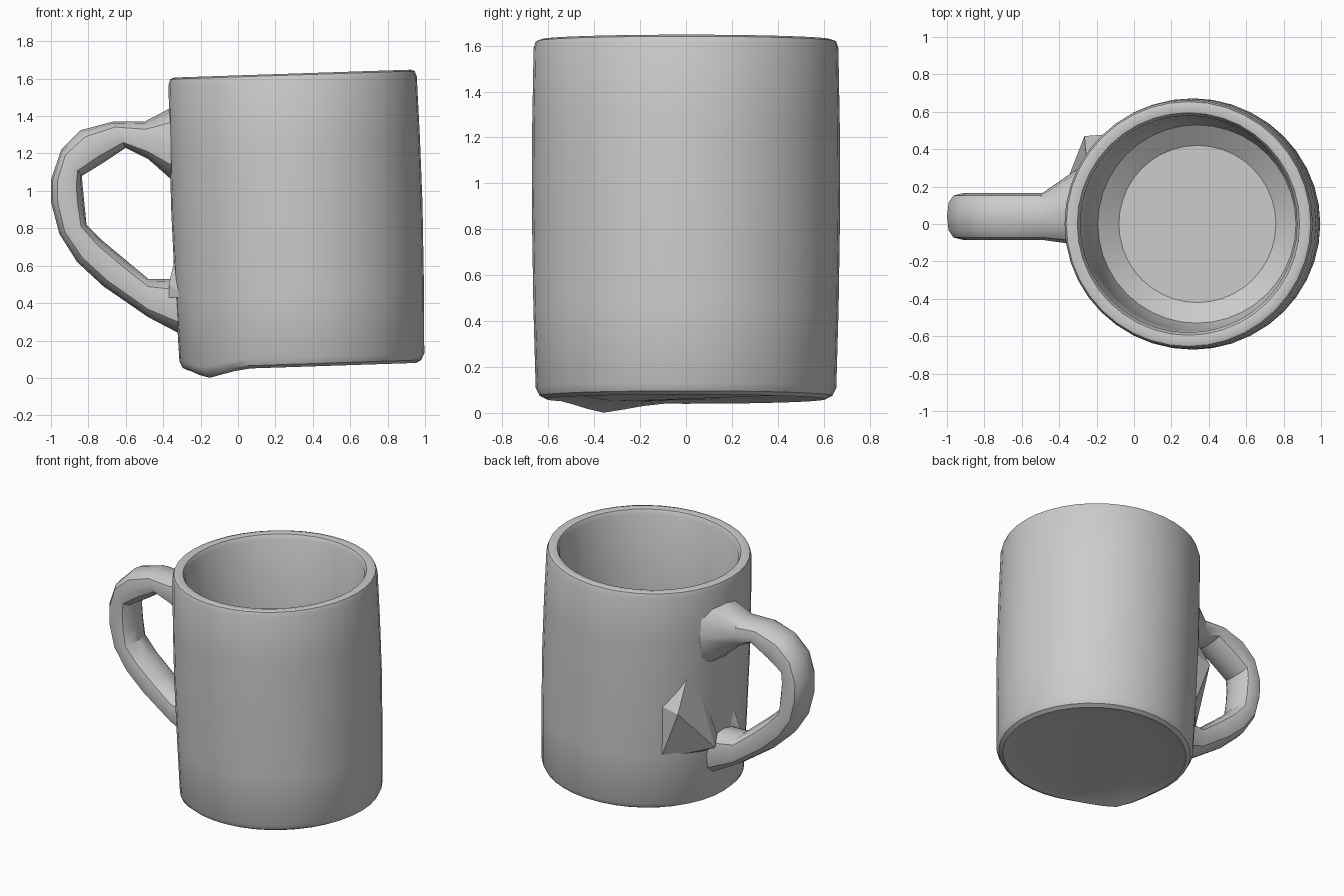
import bpy, bmesh
from math import cos, sin, pi, radians, copysign
from mathutils import Matrix, Vector

if "Cube" in bpy.data.objects:
    bpy.data.objects.remove(bpy.data.objects["Cube"])


def add_object(name, bm, smooth_angle):
    bmesh.ops.recalc_face_normals(bm, faces=bm.faces)
    mesh = bpy.data.meshes.new(name)
    bm.to_mesh(mesh)
    bm.free()
    ob = bpy.data.objects.new(name, mesh)
    bpy.context.collection.objects.link(ob)
    bpy.ops.object.select_all(action='DESELECT')
    ob.select_set(True)
    bpy.context.view_layer.objects.active = ob
    bpy.ops.object.shade_smooth_by_angle(angle=radians(smooth_angle))
    return ob


def bridge(bm, a, b):
    n = len(a)
    for i in range(n):
        bm.faces.new((a[i], a[(i + 1) % n], b[(i + 1) % n], b[i]))


def hull_object(name, points):
    bm = bmesh.new()
    for p in points:
        bm.verts.new(p)
    hull = bmesh.ops.convex_hull(bm, input=bm.verts)
    inner = [g for g in hull["geom_interior"] if isinstance(g, bmesh.types.BMVert)]
    bmesh.ops.delete(bm, geom=inner, context='VERTS')
    return add_object(name, bm, 5)


# Cup: revolved wall profile (radius, height), leaning slightly to the left
PROFILE = [(0.45, 0.015), (0.57, 0.008), (0.61, 0.0), (0.638, 0.015), (0.655, 0.05),
           (0.665, 0.4), (0.672, 0.85), (0.670, 1.2), (0.664, 1.53), (0.654, 1.56),
           (0.63, 1.568), (0.595, 1.56), (0.58, 1.53), (0.57, 0.9), (0.56, 0.32),
           (0.53, 0.2), (0.42, 0.12)]
SEGMENTS = 40
bm = bmesh.new()
rings = [[bm.verts.new((r * cos(2 * pi * i / SEGMENTS), r * sin(2 * pi * i / SEGMENTS), z))
          for i in range(SEGMENTS)] for r, z in PROFILE]
for a, b in zip(rings, rings[1:]):
    bridge(bm, a, b)
bm.faces.new(rings[0])
bm.faces.new(rings[-1])
bm.transform(Matrix.Translation((0.343, 0, 0.06)) @ Matrix.Rotation(radians(-1.9), 4, 'Y'))
# Small dip in the foot of the cup
low = Vector((-0.14, -0.35))
for v in bm.verts:
    if v.co.z < 0.12 and (v.co.xy - low).length < 0.25:
        v.co.z -= 0.045 * (1 - (v.co.xy - low).length / 0.25)
add_object("cup", bm, 35)

# Handle: rounded sections given by outer x, z, inner x, z, y min, y max
SECTIONS = [(-0.31, 1.47, -0.31, 1.02, -0.11, 0.29),
            (-0.50, 1.37, -0.48, 1.17, -0.085, 0.165),
            (-0.67, 1.37, -0.60, 1.23, -0.085, 0.165),
            (-0.84, 1.325, -0.72, 1.15, -0.085, 0.165),
            (-0.945, 1.22, -0.835, 1.08, -0.085, 0.165),
            (-1.00, 1.06, -0.83, 1.02, -0.085, 0.165),
            (-1.00, 0.94, -0.82, 0.92, -0.085, 0.165),
            (-0.955, 0.77, -0.81, 0.82, -0.085, 0.165),
            (-0.86, 0.62, -0.72, 0.73, -0.085, 0.165),
            (-0.72, 0.49, -0.60, 0.63, -0.085, 0.165),
            (-0.48, 0.325, -0.48, 0.53, -0.085, 0.165),
            (-0.28, 0.22, -0.29, 0.53, -0.085, 0.20)]
SIDES = 12


def rounded(t):
    return copysign(abs(t) ** 0.75, t)


bm = bmesh.new()
rings = []
for ox, oz, ix, iz, y0, y1 in SECTIONS:
    ring = []
    for i in range(SIDES):
        a = 2 * pi * i / SIDES
        u, w = rounded(cos(a)), rounded(sin(a))
        ring.append(bm.verts.new(((ox + ix) / 2 + u * (ox - ix) / 2,
                                  (y0 + y1) / 2 + w * (y1 - y0) / 2,
                                  (oz + iz) / 2 + u * (oz - iz) / 2)))
    rings.append(ring)
for a, b in zip(rings, rings[1:]):
    bridge(bm, a, b)
bm.faces.new(rings[0])
bm.faces.new(rings[-1])
add_object("handle", bm, 35)

# Faceted webs where the lower handle meets the cup, behind and in front
hull_object("handle_web_back", [
    (-0.265, 0.47, 0.77), (-0.25, 0.30, 1.08), (-0.13, 0.47, 0.42), (-0.13, 0.48, 0.80),
    (-0.37, 0.20, 0.46), (-0.35, 0.15, 0.53), (-0.31, 0.18, 0.66), (-0.28, 0.24, 0.42)])
hull_object("handle_web_front", [
    (-0.37, -0.08, 0.43), (-0.37, -0.08, 0.50), (-0.335, -0.05, 0.65),
    (-0.27, -0.20, 0.43), (-0.31, 0.02, 0.43), (-0.31, 0.02, 0.6)])
